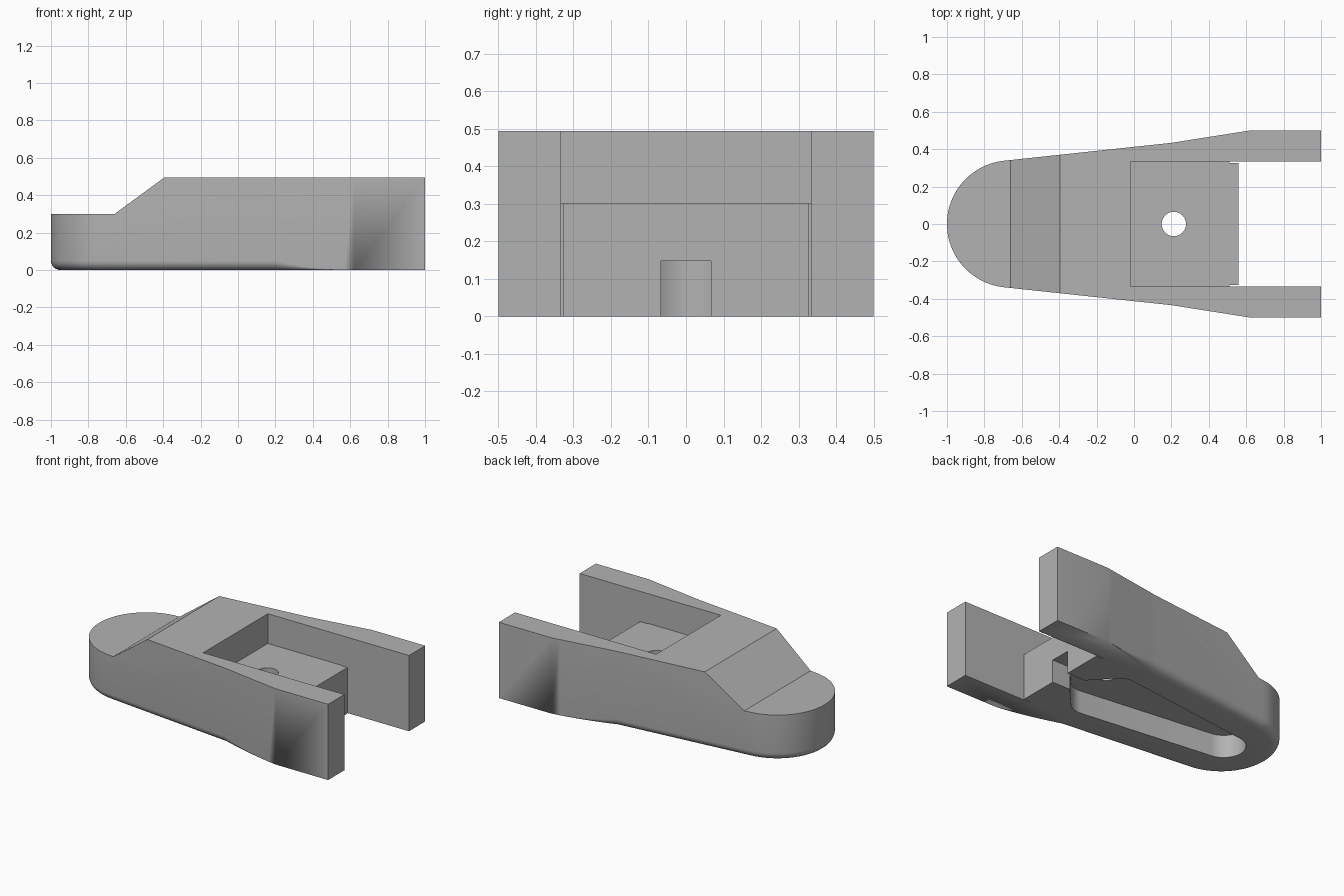
import bpy, bmesh, math
from mathutils import Vector

cube = bpy.data.objects.get("Cube")
if cube:
    bpy.data.objects.remove(cube, do_unlink=True)

HEIGHT = 0.494
STEP = 0.3
WALL = 0.333

grey = bpy.data.materials.new("grey")
grey.use_nodes = True
colour = (0.45, 0.45, 0.45, 1)
grey.diffuse_color = colour
grey.node_tree.nodes["Principled BSDF"].inputs["Base Color"].default_value = colour


def finish(bm, name):
    """Turn a bmesh into a linked object."""
    bmesh.ops.remove_doubles(bm, verts=bm.verts, dist=1e-5)
    bmesh.ops.recalc_face_normals(bm, faces=bm.faces)
    mesh = bpy.data.meshes.new(name)
    bm.to_mesh(mesh)
    bm.free()
    mesh.materials.append(grey)
    obj = bpy.data.objects.new(name, mesh)
    bpy.context.collection.objects.link(obj)
    return obj


def loft(rings, name):
    """Join closed rings of points and cap both ends."""
    bm = bmesh.new()
    loops = [[bm.verts.new(p) for p in ring] for ring in rings]
    count = len(loops[0])
    for low, high in zip(loops, loops[1:]):
        for i in range(count):
            j = (i + 1) % count
            bm.faces.new((low[i], low[j], high[j], high[i]))
    bm.faces.new(loops[0][::-1])
    bm.faces.new(loops[-1])
    return finish(bm, name)


def prism(points, z0, z1, name):
    return loft([[(x, y, z) for x, y in points] for z in (z0, z1)], name)


def box(x0, x1, y0, y1, z0, z1, name):
    return prism([(x0, y0), (x1, y0), (x1, y1), (x0, y1)], z0, z1, name)


def arc(cx, cy, r, a0, a1, steps):
    angles = [math.radians(a0 + (a1 - a0) * i / steps) for i in range(steps + 1)]
    return [(cx + r * math.cos(a), cy + r * math.sin(a)) for a in angles]


def mirrored(half):
    """Close a half outline (y > 0, from +x to -x) with its mirror image."""
    return half + [(x, -y) for x, y in reversed(half) if y > 1e-6]


# Body: tapered plan with round nose and flared arms
flare = [(0.62 - 0.42 * i / 8, 0.5 - 0.066 * i / 8) for i in range(9)]
outline = mirrored([(1, 0.5)] + flare + arc(-0.66, 0, 0.34, 96, 180, 20))


def fillet(x):
    """Lower edge radius, fading out along the flare."""
    t = min(max((x - 0.2) / 0.42, 0), 1)
    return 0.05 * (1 - t) ** 2


def inward(i):
    a = Vector(outline[i - 1])
    b = Vector(outline[(i + 1) % len(outline)])
    d = (b - a).normalized()
    return Vector((-d.y, d.x))


rings = []
for k in range(7):
    angle = math.pi / 2 * k / 6
    ring = []
    for i, (x, y) in enumerate(outline):
        r = fillet(x)
        p = Vector((x, y)) + inward(i) * r * (1 - math.sin(angle))
        ring.append((p.x, p.y, r * (1 - math.cos(angle))))
    rings.append(ring)
rings.append([(x, y, HEIGHT) for x, y in outline])
body = loft(rings, "clevis_body")

# Nose step and ramp
ramp = [(-1.2, STEP), (-0.66, STEP), (-0.395, HEIGHT), (-0.395, 0.7), (-1.2, 0.7)]
cutters = [loft([[(x, y, z) for x, z in ramp] for y in (-0.7, 0.7)], "ramp_cutter")]

# Pocket above the platform, open gap between the arms, side clearances
cutters.append(box(-0.018, 1.2, -WALL, WALL, STEP, 0.7, "pocket_cutter"))
cutters.append(box(0.56, 1.2, -WALL, WALL, -0.1, 0.6, "gap_cutter"))
for side in (-1, 1):
    cutters.append(box(0.51, 0.7, side * 0.327, side * WALL, -0.1, 0.4, "clearance_cutter"))

# Tapered recess underneath with a narrow mouth at the platform end
recess = mirrored([(0.7, 0.067), (0.43, 0.067), (0.39, 0.11)]
                  + arc(0.22, 0.12, 0.12, 40, 97, 8)
                  + arc(-0.68, 0, 0.13, 97, 180, 14))
cutters.append(prism(recess, -0.1, 0.148, "recess_cutter"))

# Pin hole through the platform
cutters.append(prism(arc(0.213, 0, 0.065, 0, 352.5, 47), -0.1, 0.6, "hole_cutter"))

bpy.context.view_layer.objects.active = body
for cutter in cutters:
    cutter.hide_render = True
    mod = body.modifiers.new("cut", "BOOLEAN")
    mod.operation = "DIFFERENCE"
    mod.solver = "EXACT"
    mod.object = cutter
    bpy.ops.object.modifier_apply(modifier=mod.name)
    bpy.data.objects.remove(cutter, do_unlink=True)

for obj in bpy.context.selected_objects:
    obj.select_set(False)
body.select_set(True)
bpy.ops.object.shade_smooth_by_angle(angle=math.radians(25))
